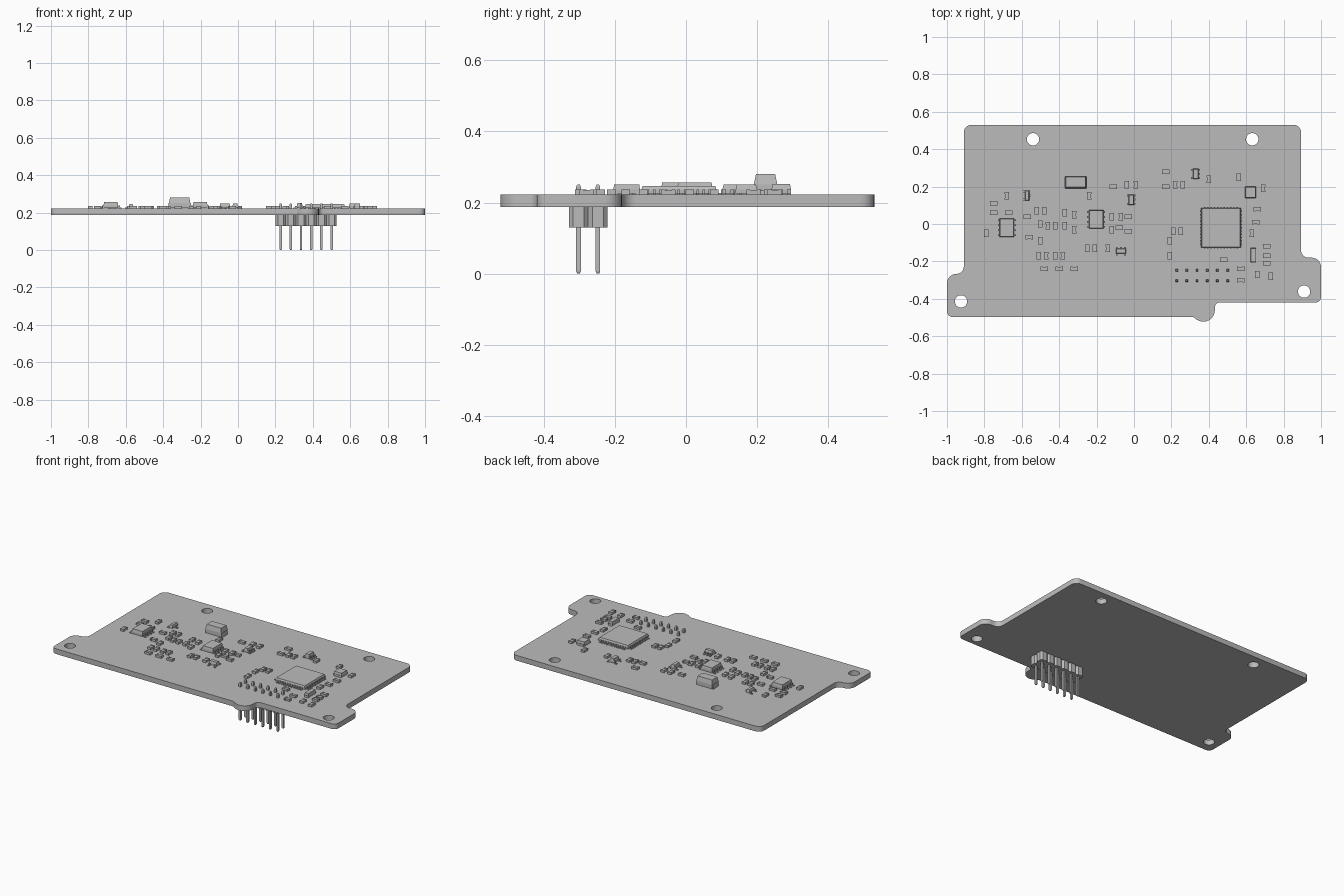
import bpy
import bmesh
from math import sin, cos, pi
from mathutils import Vector, Matrix

cube = bpy.data.objects.get("Cube")
if cube:
    bpy.data.objects.remove(cube, do_unlink=True)

grey = bpy.data.materials.new("plain grey")
grey.use_nodes = True
GREY = (0.5, 0.5, 0.5, 1)
grey.diffuse_color = GREY
grey.node_tree.nodes["Principled BSDF"].inputs["Base Color"].default_value = GREY

BOTTOM, TOP = 0.188, 0.222


def finish(name, bm):
    """Turn a bmesh into a named grey object."""
    bmesh.ops.recalc_face_normals(bm, faces=bm.faces)
    mesh = bpy.data.meshes.new(name)
    bm.to_mesh(mesh)
    bm.free()
    mesh.materials.append(grey)
    obj = bpy.data.objects.new(name, mesh)
    bpy.context.collection.objects.link(obj)
    return obj


def box(bm, x, y, low, high, width, depth, inset=0):
    """Axis-aligned block; inset narrows its upper face."""
    verts = bmesh.ops.create_cube(bm, size=1)["verts"]
    for v in verts:
        upper = v.co.z > 0
        shrink = inset if upper else 0
        v.co = Vector((x + v.co.x * (width - 2 * shrink),
                       y + v.co.y * (depth - 2 * shrink),
                       high if upper else low))


def turn(bm, start, x, y, angle):
    """Rotate the vertices added since start, then move them into place."""
    matrix = Matrix.Translation((x, y, 0)) @ Matrix.Rotation(angle, 4, 'Z')
    bm.verts.ensure_lookup_table()
    bmesh.ops.transform(bm, matrix=matrix, verts=bm.verts[start:])


def rounded(corners, steps=6):
    """Outline with every corner replaced by an arc."""
    points = []
    for i, (x, y, radius) in enumerate(corners):
        p = Vector((x, y))
        before = (Vector(corners[i - 1][:2]) - p).normalized()
        after = (Vector(corners[(i + 1) % len(corners)][:2]) - p).normalized()
        for s in range(steps + 1):
            t = s / steps * pi / 2
            points.append(p + before * radius * (1 - sin(t)) + after * radius * (1 - cos(t)))
    return points


def circle(x, y, radius, sides=32):
    return [Vector((x + radius * cos(2 * pi * i / sides), y + radius * sin(2 * pi * i / sides)))
            for i in range(sides)]


# Board with its outline and mounting holes
outline = rounded([
    (-0.91, 0.53, 0.04), (0.893, 0.53, 0.04), (0.893, -0.18, 0.04), (1, -0.18, 0.05),
    (1, -0.42, 0.03), (0.432, -0.42, 0.025), (0.432, -0.522, 0.06),
    (0.335, -0.522, 0.035), (0.318, -0.497, 0.01),
    (-1, -0.497, 0.03), (-1, -0.267, 0.05), (-0.91, -0.267, 0.04)])
holes = [(-0.54, 0.453), (0.632, 0.453), (-0.925, -0.414), (0.909, -0.361)]
curve = bpy.data.curves.new("board", 'CURVE')
curve.dimensions = '2D'
curve.fill_mode = 'BOTH'
curve.extrude = (TOP - BOTTOM) / 2
for loop in [outline] + [circle(x, y, 0.033) for x, y in holes]:
    spline = curve.splines.new('POLY')
    spline.points.add(len(loop) - 1)
    for point, co in zip(spline.points, loop):
        point.co = (co.x, co.y, 0, 1)
    spline.use_cyclic_u = True
curve.materials.append(grey)
board = bpy.data.objects.new("board", curve)
board.location.z = (TOP + BOTTOM) / 2
bpy.context.collection.objects.link(board)
bpy.ops.object.select_all(action='DESELECT')
board.select_set(True)
bpy.context.view_layer.objects.active = board
bpy.ops.object.convert(target='MESH')
bpy.ops.object.shade_smooth_by_angle()


# Small two-terminal chips, positions in hundredths
def chips(name, places, angle):
    bm = bmesh.new()
    for x, y in places:
        start = len(bm.verts)
        box(bm, 0, 0, TOP, TOP + 0.013, 0.023, 0.022)
        for side in (-1, 1):
            box(bm, side * 0.015, 0, TOP, TOP + 0.015, 0.01, 0.024)
        turn(bm, start, x / 100, y / 100, angle)
    finish(name, bm)


chips("upright_chips", [
    (-68, 15), (-79, -5), (-52, 7), (-48, 7), (-50, 0), (-50, -9), (-46, -1), (-42, -1),
    (-37, -1), (-32, -3), (-37, 6), (-32, 5), (-51, -17), (-47, -17), (-42, -17), (-38, -17),
    (-24, 15), (-25, -13), (-21, -13), (-14, -13), (-12, 4), (-7, 4), (-12, -3),
    (-4, 21), (1, 21), (22, 21), (26, 21), (21, -4), (25, -4), (19, -9), (19, -17),
    (40, 24), (56, 25), (69, 19), (63, -5), (66, -27), (73, -28)], pi / 2)
chips("level_chips", [
    (-75, 11), (-75, 6), (-67, 6), (-57, 4), (-56, -7), (-48, -24), (-40, -24), (-32, -24),
    (-11, 20), (-3, 4), (-3, -4), (-8, -2), (17, 28), (17, 20), (65, 1), (66, 8), (71, -12),
    (71, -17), (71, -21), (57, -24), (57, -30), (48, -19)], 0)


# Packages with bent legs
def leg(bm, reach, along, shoulder, width):
    """Leg pointing along +x or -x, with a foot on the board."""
    side = 1 if reach > 0 else -1
    box(bm, reach - side * 0.012, along, shoulder - 0.005, shoulder, 0.02, width)
    box(bm, reach - side * 0.003, along, TOP, shoulder, 0.006, width)
    box(bm, reach + side * 0.004, along, TOP, TOP + 0.005, 0.012, width)


def package(name, x, y, width, depth, high, left, right, angle=0):
    bm = bmesh.new()
    middle = (TOP + high) / 2
    box(bm, 0, 0, middle, high, width, depth, 0.003)
    box(bm, 0, 0, TOP + 0.004, middle, width, depth)
    for side, count in ((-1, left), (1, right)):
        pitch = depth * 0.8 / max(count - 1, 1)
        for i in range(count):
            leg(bm, side * (width / 2 + 0.009), (i - (count - 1) / 2) * pitch, middle, 0.01)
    turn(bm, 0, x, y, angle)
    finish(name, bm)


package("left_amplifier", -0.68, -0.02, 0.078, 0.1, 0.257, 4, 4)
package("middle_amplifier", -0.202, 0.025, 0.078, 0.1, 0.257, 4, 4)
package("left_transistor", -0.572, 0.152, 0.024, 0.054, 0.246, 2, 1)
package("middle_transistor", -0.015, 0.13, 0.028, 0.055, 0.25, 2, 3)
package("front_transistor", -0.07, -0.145, 0.028, 0.055, 0.25, 2, 3, pi / 2)
package("back_transistor", 0.33, 0.268, 0.03, 0.055, 0.252, 2, 3)

# Large processor with legs on four sides
bm = bmesh.new()
box(bm, 0, 0, 0.236, 0.247, 0.212, 0.212, 0.004)
box(bm, 0, 0, TOP + 0.003, 0.236, 0.212, 0.212)
for quarter in range(4):
    start = len(bm.verts)
    for i in range(11):
        leg(bm, 0.112, (i - 5) * 0.0175, 0.236, 0.007)
    turn(bm, start, 0, 0, quarter * pi / 2)
turn(bm, 0, 0.465, -0.02, 0)
finish("processor", bm)


# Larger blocks with metal end caps
def capped(name, x, y, length, width, high, cap, inset, angle=0):
    bm = bmesh.new()
    middle = (TOP + high) / 2
    box(bm, 0, 0, TOP + 0.003, middle, length, width)
    box(bm, 0, 0, middle, high, length, width, inset)
    for side in (-1, 1):
        box(bm, side * (length / 2 - cap / 2 + 0.003), 0, TOP, middle, cap, width * 0.85)
    turn(bm, 0, x, y, angle)
    finish(name, bm)


capped("capacitor", -0.312, 0.224, 0.115, 0.066, 0.28, 0.014, 0.006)
capped("diode", 0.623, 0.17, 0.06, 0.058, 0.25, 0.014, 0.003, pi / 2)
capped("crystal", 0.638, -0.167, 0.075, 0.03, 0.25, 0.016, 0.002, pi / 2)

# Pin header: eight-sided housing blocks under the board, and pins through it
PITCH = 0.0545
housing, pins = bmesh.new(), bmesh.new()
cut, half = 0.012, PITCH / 2
for column in range(6):
    x = 0.228 + column * PITCH
    for y in (-0.3025, -0.248):
        ring = []
        for sx, sy in ((1, 1), (-1, 1), (-1, -1), (1, -1)):
            pair = [(sx * half, sy * (half - cut)), (sx * (half - cut), sy * half)]
            ring += pair if sx * sy > 0 else pair[::-1]
        face = housing.faces.new([housing.verts.new((x + px, y + py, 0.13)) for px, py in ring])
        raised = bmesh.ops.extrude_face_region(housing, geom=[face], use_keep_orig=True)["geom"]
        for v in raised:
            if isinstance(v, bmesh.types.BMVert):
                v.co.z = BOTTOM
        box(pins, x, y, 0.006, 0.245, 0.013, 0.013)
        box(pins, x, y, 0.245, 0.25, 0.013, 0.013, 0.003)
        box(pins, x, y, 0.006, 0, 0.013, 0.013, 0.003)
finish("header_housing", housing)
finish("header_pins", pins)
